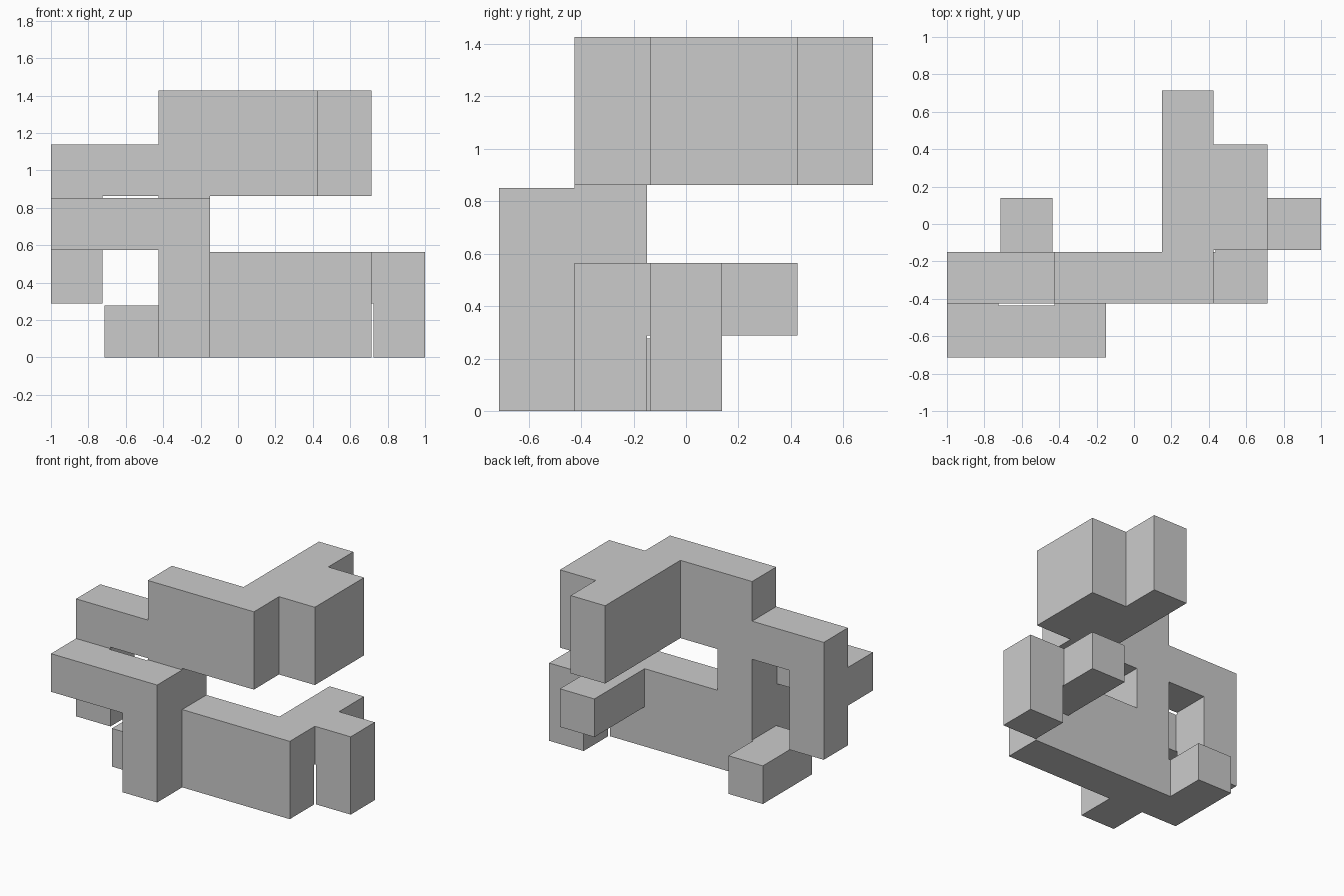
import bpy, bmesh
from itertools import product

if "Cube" in bpy.data.objects:
    bpy.data.objects.remove(bpy.data.objects["Cube"])

SIZE = (7, 5, 5)                 # block grid in x, y, z
GAP = 0.0055                     # inset of every outer face
C = (2 + 2 * GAP) / 7            # block pitch

# Bars of blocks: (first block, last block), inclusive
bars = {
    "front_post": ((2, 0, 0), (2, 0, 2)),
    "front_shelf": ((0, 0, 2), (2, 0, 2)),
    "core_post": ((2, 1, 0), (2, 1, 4)),
    "left_hanger": ((0, 1, 1), (0, 1, 3)),
    "upper_link": ((0, 1, 3), (2, 1, 3)),
    "upper_wall": ((2, 1, 3), (4, 1, 4)),
    "upper_back_wall": ((4, 1, 3), (4, 4, 4)),
    "upper_side_wall": ((5, 2, 3), (5, 3, 4)),
    "lower_wall": ((2, 1, 0), (5, 1, 1)),
    "lower_back_arm": ((5, 1, 1), (5, 3, 1)),
    "right_post": ((6, 2, 0), (6, 2, 1)),
    "left_foot": ((1, 1, 0), (1, 2, 0)),
}
cells = set()
for lo, hi in bars.values():
    cells |= set(product(*(range(a, b + 1) for a, b in zip(lo, hi))))


def solid(f):
    """Fine grid: even slots are block bodies, odd slots the gaps between them."""
    spans = [{a // 2, (a + 1) // 2} for a in f]
    return all(c in cells for c in product(*spans))


def coord(v):
    """Position of a fine grid corner."""
    p = [(a // 2) * C + (C - GAP if a % 2 else GAP) for a in v]
    return (p[0] - SIZE[0] * C / 2, p[1] - SIZE[1] * C / 2, p[2] - GAP)


# Skin the solid slots with quads wherever they meet empty space
bm = bmesh.new()
verts = {}
filled = {f for f in product(*(range(2 * n - 1) for n in SIZE)) if solid(f)}
for f in filled:
    for axis, side in product(range(3), (0, 1)):
        n = list(f)
        n[axis] += 1 if side else -1
        if tuple(n) in filled:
            continue
        u, w = (axis + 1) % 3, (axis + 2) % 3
        quad = []
        for du, dw in ((0, 0), (1, 0), (1, 1), (0, 1)):
            k = list(f)
            k[axis] += side
            k[u] += du
            k[w] += dw
            k = tuple(k)
            if k not in verts:
                verts[k] = bm.verts.new(coord(k))
            quad.append(verts[k])
        bm.faces.new(quad if side else quad[::-1])

# Merge coplanar quads into clean flat faces
bmesh.ops.dissolve_limit(bm, angle_limit=0.01, verts=bm.verts[:], edges=bm.edges[:])
mesh = bpy.data.meshes.new("puzzle_block")
bm.to_mesh(mesh)
bm.free()
bpy.context.collection.objects.link(bpy.data.objects.new("puzzle_block", mesh))
